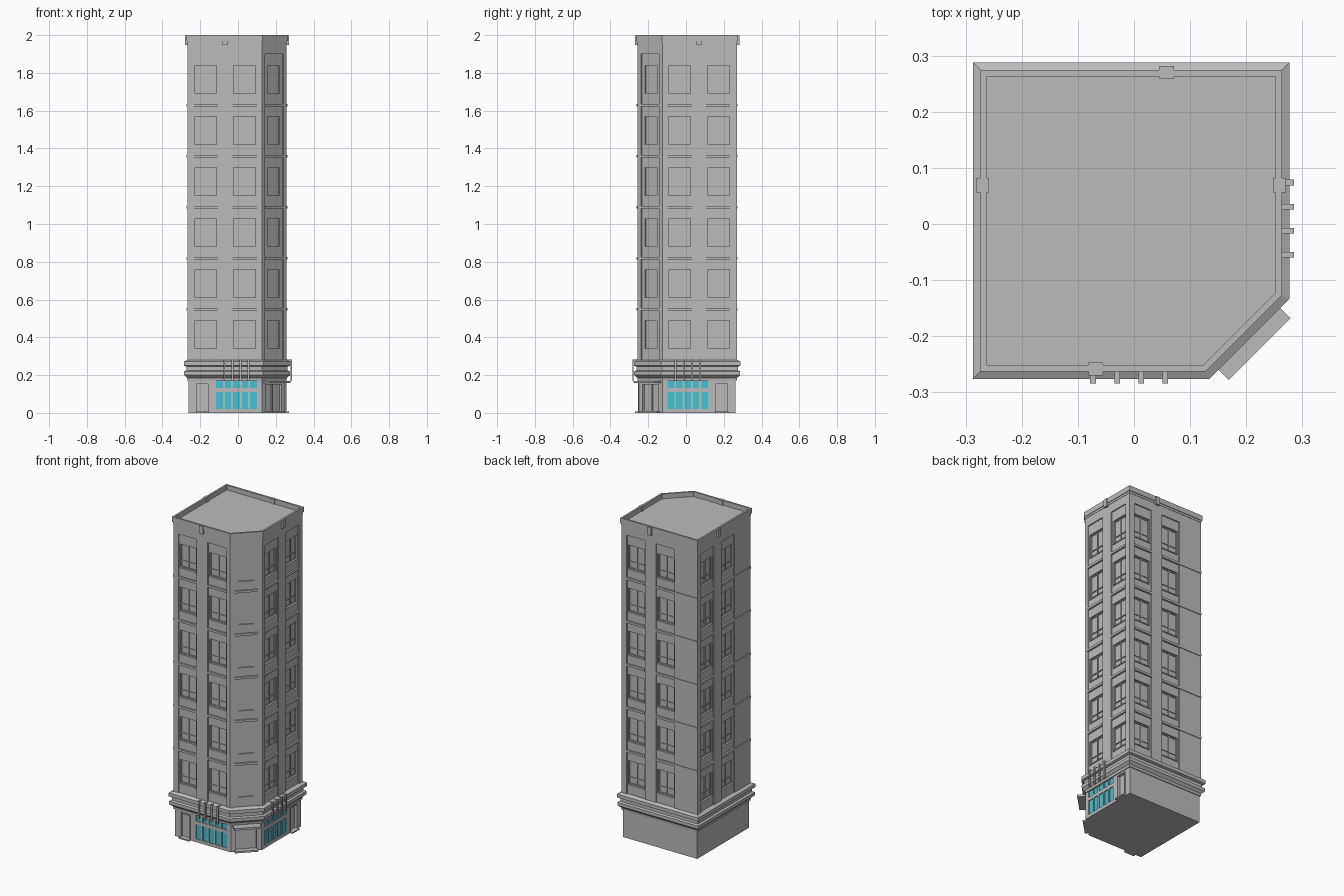
import bpy, bmesh, math
from mathutils import Vector

cube = bpy.data.objects.get("Cube")
if cube:
    bpy.data.objects.remove(cube)


def material(name, rgb):
    m = bpy.data.materials.new(name)
    m.use_nodes = True
    m.diffuse_color = (*rgb, 1)
    m.node_tree.nodes["Principled BSDF"].inputs["Base Color"].default_value = (*rgb, 1)
    return m


STONE = material("grey stone", (0.5, 0.5, 0.5))
GLASS = material("turquoise glass", (0.05, 0.55, 0.68))
CX, CY = -0.005, 0.006
WALL = 0.263                       # half width of the tower walls
R = math.sqrt(0.5)


def outline(h):
    """Square footprint of half width h with one corner cut off."""
    c = 0.41 - (0.282 - h) / R
    x0, x1, y0, y1 = CX - h, CX + h, CY - h, CY + h
    return [(x0, y0), (c + y0, y0), (x1, x1 - c), (x1, y1), (x0, y1)]


def finish(name, bm, mat):
    bmesh.ops.recalc_face_normals(bm, faces=bm.faces)
    me = bpy.data.meshes.new(name)
    bm.to_mesh(me)
    bm.free()
    me.materials.append(mat)
    bpy.context.collection.objects.link(bpy.data.objects.new(name, me))


def loft(name, profile):
    """Stack footprints given as (half width, height) and cap both ends."""
    bm = bmesh.new()
    rings = [[bm.verts.new((x, y, z)) for x, y in outline(h)] for h, z in profile]
    for a, b in zip(rings, rings[1:]):
        for i in range(5):
            j = (i + 1) % 5
            bm.faces.new((a[i], a[j], b[j], b[i]))
    bm.faces.new(rings[0][::-1])
    bm.faces.new(rings[-1])
    finish(name, bm, STONE)


# Wall frames: origin, direction along the wall, outward normal, length
p = [Vector((x, y, 0)) for x, y in outline(WALL)]
X, Y = Vector((1, 0, 0)), Vector((0, 1, 0))
SHORT, LONG = (p[1] - p[0]).length, 2 * WALL
WALLS = {
    "front": (p[0], X, -Y, SHORT),
    "left": (p[3], -Y, X, SHORT),
    "back": (p[3], -X, Y, LONG),
    "right": (p[4], -Y, -X, LONG),
}
CORNER = ((p[1] + p[2]) / 2, (X + Y) * R, (X - Y) * R, (p[2] - p[1]).length)


def boxes(name, wall, items, mat=STONE):
    """Boxes on a wall, each (s0, s1, z0, z1, depth0, depth1)."""
    o, u, n, _ = wall
    bm = bmesh.new()
    for s0, s1, z0, z1, d0, d1 in items:
        v = [bm.verts.new(o + u * s + n * d + Vector((0, 0, z)))
             for z in (z0, z1) for s, d in ((s0, d0), (s1, d0), (s1, d1), (s0, d1))]
        bm.faces.new(v[:4])
        bm.faces.new(v[4:])
        for i in range(4):
            j = (i + 1) % 4
            bm.faces.new((v[i], v[j], v[j + 4], v[i + 4]))
    finish(name, bm, mat)


# Solid cores, belt ledge and roof parapet
loft("ground_core", [(0.243, 0), (0.243, 0.21)])
loft("tower_core", [(0.243, 0.2), (0.243, 1.97)])
loft("belt_ledge", [(0.25, 0.17), (0.262, 0.17), (0.264, 0.185), (0.28, 0.2), (0.28, 0.22),
                    (0.268, 0.225), (0.268, 0.245), (0.282, 0.25), (0.282, 0.272),
                    (0.266, 0.28), (0.25, 0.28)])
loft("roof_parapet", [(0.25, 1.955), (0.265, 1.955), (0.265, 1.968), (0.2685, 1.968),
                      (0.2685, 2.0), (0.257, 2.0), (0.257, 1.97)])

Z0, TOP, HEAD = 0.27, 1.965, 1.9
FLOORS = [0.34 + 0.27 * i for i in range(6)]
STRINGS = [z - 0.068 for z in FLOORS[1:]]
WIN = 0.148
BAYS = [(0.035, 0.162, 0.04, 0.153), (0.238, 0.368, 0.245, 0.36)]
IN, BACK = -0.007, -0.021


def bay_panel(b0, b1, w0, w1):
    """Recessed bay wall with one opening on every floor."""
    out = [(b0, w0, Z0, HEAD, BACK, IN), (w1, b1, Z0, HEAD, BACK, IN)]
    edges = [Z0] + [e for z in FLOORS for e in (z, z + WIN)] + [HEAD]
    for z0, z1 in zip(edges[::2], edges[1::2]):
        out.append((w0, w1, z0, z1, BACK, IN))
    return out


def window(w0, w1, z):
    """Frame, mullion, low rail and sill of one window."""
    t, d, mid = 0.006, -0.015, (w0 + w1) / 2
    z1 = z + WIN
    return [(w0, w0 + t, z, z1, BACK, d), (w1 - t, w1, z, z1, BACK, d),
            (w0, w1, z1 - t, z1, BACK, d), (w0, w1, z, z + t, BACK, d),
            (mid - t / 2, mid + t / 2, z, z1, BACK, d),
            (w0, w1, z + 0.04, z + 0.045, BACK, d),
            (w0, w1, z - 0.006, z, BACK, -0.003)]


# Tower walls
for side, wall in WALLS.items():
    L = wall[3]
    piers = [(0, 0.035), (0.162, 0.238), (0.368, L)]
    boxes(side + "_piers", wall, [(a, b, Z0, TOP, BACK, 0) for a, b in piers]
          + [(b[0], b[1], HEAD, TOP, BACK, 0) for b in BAYS])
    boxes(side + "_bay_panels", wall, [q for b in BAYS for q in bay_panel(*b)])
    boxes(side + "_window_frames", wall,
          [q for b in BAYS for z in FLOORS for q in window(b[2], b[3], z)])
    spans = [b[:2] for b in BAYS] + ([(0.368, L)] if L == LONG else [])
    boxes(side + "_string_courses", wall,
          [(a, b, z, z + 0.014, IN, 0.004) for a, b in spans for z in STRINGS])
    boxes(side + "_pier_capital", wall, [(0.187, 0.213, 1.948, 1.998, -0.01, 0.013)])

# Cut corner of the tower
half = CORNER[3] / 2
boxes("corner_piers", CORNER, [(s * half, s * 0.068, Z0, TOP, BACK, 0) for s in (-1, 1)]
      + [(-half, half, HEAD, TOP, BACK, 0)])
boxes("corner_panel", CORNER, bay_panel(-0.068, 0.068, -0.045, 0.045))
boxes("corner_window_panes", CORNER, [(-0.045, 0.045, z, z + WIN, BACK, -0.014) for z in FLOORS])
boxes("corner_string_courses", CORNER, [(-0.068, 0.068, z, z + 0.014, IN, 0.001) for z in STRINGS])

# Ground floor
G = -0.006
GZ = 0.18
PANES = [(0.152, 0.188), (0.199, 0.231), (0.242, 0.278), (0.288, 0.321), (0.331, 0.368)]
ROWS = [(0.02, 0.11), (0.132, 0.172)]
for side in ("front", "left"):
    wall = WALLS[side]
    L = wall[3]
    solid = [(0.006, 0.05), (0.11, 0.152)] + [(a[1], b[0]) for a, b in zip(PANES, PANES[1:])]
    solid.append((0.368, L))
    boxes(side + "_shop_wall", wall, [(a, b, 0, GZ, BACK, G) for a, b in solid]
          + [(0.05, 0.11, 0.155, GZ, BACK, G)]
          + [(0.152, 0.368, a, b, BACK, G) for a, b in ((0, 0.02), (0.11, 0.132), (0.172, GZ))])
    boxes(side + "_shop_glass", wall,
          [(a, b, c, d, -0.02, -0.012) for a, b in PANES for c, d in ROWS], GLASS)
    boxes(side + "_side_door", wall, [
        (0.056, 0.104, 0.01, 0.15, BACK, -0.016), (0.045, 0.05, 0, 0.16, G, -0.002),
        (0.11, 0.115, 0, 0.16, G, -0.002), (0.045, 0.115, 0.155, 0.16, G, -0.002),
        (0.045, 0.115, 0, 0.008, BACK, 0.012)])
    # Lamp arms hooked over the ledge
    arms = [0.195 + 0.043 * i for i in range(4)]
    boxes(side + "_lamp_arms", wall, [q for s in arms for q in (
        (s - 0.005, s + 0.005, 0.274, 0.282, 0, 0.027),
        (s - 0.005, s + 0.005, 0.17, 0.28, 0.02, 0.027))])
for side in ("back", "right"):
    boxes(side + "_ground_wall", WALLS[side], [(0.006, LONG - 0.006, 0, GZ, BACK, G)])

# Corner entrance with canopy and step
boxes("corner_entrance", CORNER, [(s * (half - 0.003), s * 0.06, 0, GZ, BACK, G) for s in (-1, 1)]
      + [(-0.06, 0.06, 0.15, GZ, BACK, G), (-0.003, 0.003, 0.01, 0.15, BACK, -0.014)])
boxes("corner_canopy", CORNER, [(-0.078, 0.078, 0.158, 0.17, G, 0.045)])
boxes("corner_step", CORNER, [(-0.068, 0.068, 0, 0.01, BACK, 0.014)])
